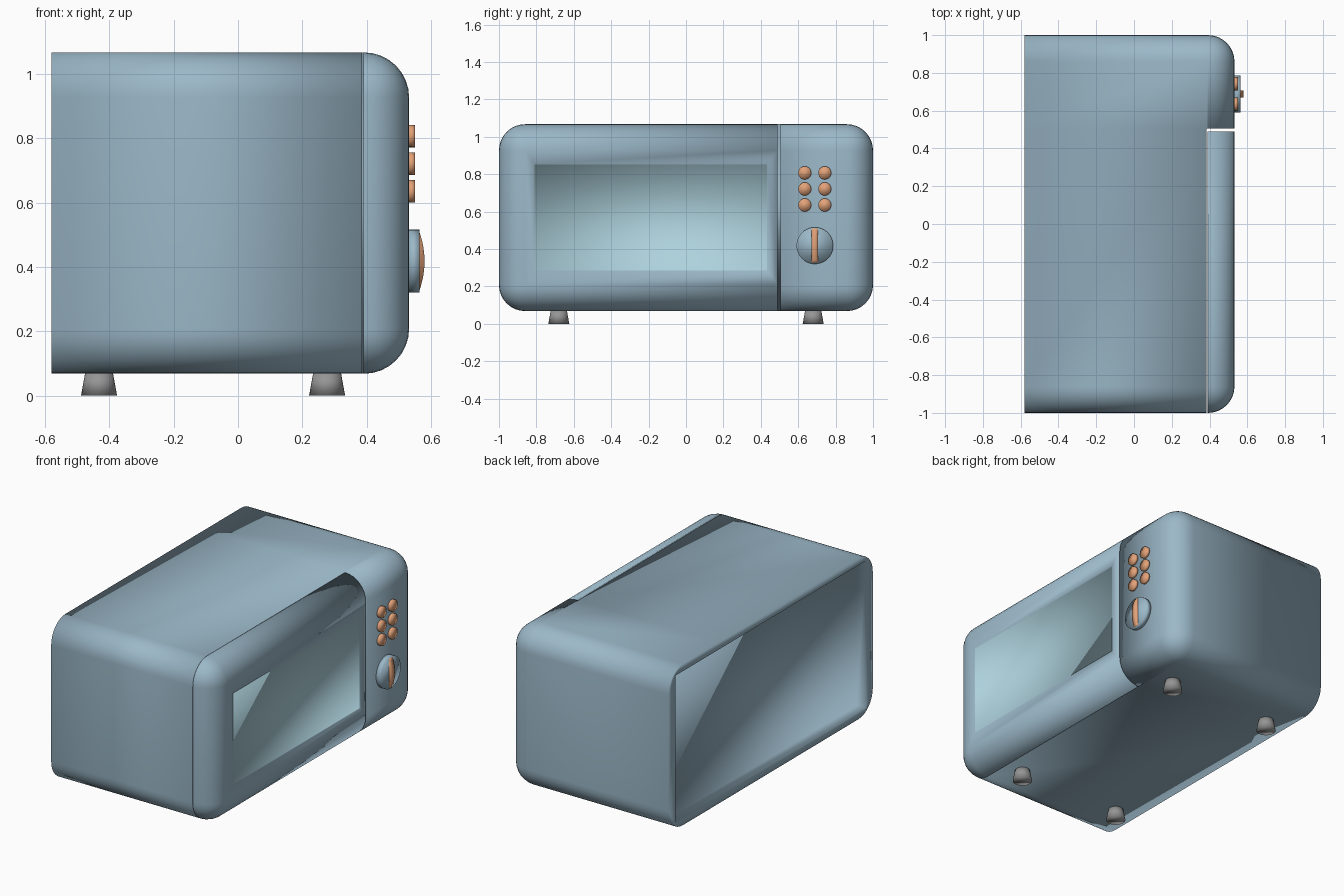
import bpy, bmesh, math
from mathutils import Vector, Matrix

if "Cube" in bpy.data.objects:
    bpy.data.objects.remove(bpy.data.objects["Cube"])

X0, X1, Z0, Z1, R = -0.58, 0.532, 0.068, 1.067, 0.14   # case extents and corner radius
BACK_DEPTH = 0.06


def material(name, rgb):
    m = bpy.data.materials.new(name)
    m.diffuse_color = (*rgb, 1)
    m.use_nodes = True
    m.node_tree.nodes["Principled BSDF"].inputs["Base Color"].default_value = m.diffuse_color
    return m


BLUE = material("blue grey enamel", (0.33, 0.48, 0.58))
GLASS = material("pale teal glass", (0.42, 0.64, 0.72))
COPPER = material("copper", (0.76, 0.36, 0.19))
GREY = material("grey rubber", (0.30, 0.30, 0.30))


def finish(bm, name, *mats):
    bmesh.ops.recalc_face_normals(bm, faces=bm.faces)
    for f in bm.faces:
        f.smooth = True
    me = bpy.data.meshes.new(name)
    bm.to_mesh(me)
    bm.free()
    for m in mats:
        me.materials.append(m)
    ob = bpy.data.objects.new(name, me)
    bpy.context.collection.objects.link(ob)
    return ob


def rounded_case():
    """Box rounded on every edge except around the flat back."""
    bm = bmesh.new()
    bmesh.ops.create_cube(bm, size=1)
    for v in bm.verts:
        v.co = (X1 if v.co.x > 0 else X0, math.copysign(1, v.co.y), Z1 if v.co.z > 0 else Z0)
    edges = [e for e in bm.edges if max(v.co.x for v in e.verts) > 0]
    bmesh.ops.bevel(bm, geom=edges, offset=R, segments=8, profile=0.5, affect='EDGES')
    return bm


def split(bm, co, no):
    bmesh.ops.bisect_plane(bm, geom=bm.verts[:] + bm.edges[:] + bm.faces[:],
                           plane_co=co, plane_no=no, dist=1e-5)


def cap(bm, test, axis):
    """Fill a convex outline made of the vertices that pass the test."""
    vs = [v for v in bm.verts if test(v.co)]
    c = sum((v.co for v in vs), Vector()) / len(vs)
    a = 1 - axis
    vs.sort(key=lambda v: math.atan2(v.co.z - c.z, v.co[a] - c[a]))
    bm.faces.new(vs)


def cut_case(px, py, keep_door):
    bm = rounded_case()
    split(bm, (px, 0, 0), (1, 0, 0))
    split(bm, (0, py, 0), (0, 1, 0))

    def in_door(f):
        c = f.calc_center_median()
        return c.x > px and c.y < py
    bmesh.ops.delete(bm, geom=[f for f in bm.faces if in_door(f) != keep_door], context='FACES')
    cap(bm, lambda c: abs(c.x - px) < 1e-4 and c.y < py + 1e-4, 0)
    cap(bm, lambda c: abs(c.y - py) < 1e-4 and c.x > px - 1e-4, 1)
    return bm


# Case with control panel, notched for the door, back panel sunk inside a rim
bm = cut_case(0.385, 0.505, False)
back = [f for f in bm.faces if all(v.co.x < X0 + 1e-3 for v in f.verts)]
bmesh.ops.delete(bm, geom=back, context='FACES_ONLY')
outline = [e for e in bm.edges if e.is_boundary]
corners = ((-0.93, 0.112), (0.93, 0.112), (0.93, 1.022), (-0.93, 1.022))
rim = [bm.verts.new((X0, y, z)) for y, z in corners]
deep = [bm.verts.new((X0 + BACK_DEPTH, y, z)) for y, z in corners]
hole = [bm.edges.new((rim[i], rim[(i + 1) % 4])) for i in range(4)]
bmesh.ops.triangle_fill(bm, use_beauty=True, edges=outline + hole)
for i in range(4):
    j = (i + 1) % 4
    bm.faces.new((rim[i], rim[j], deep[j], deep[i]))
bm.faces.new(deep)
finish(bm, "oven_case", BLUE)

# Door with slightly sunken window
bm = cut_case(0.390, 0.490, True)
pane = max((f for f in bm.faces if all(v.co.x > X1 - 1e-3 for v in f.verts)),
           key=lambda f: f.calc_area())
bm.normal_update()
bmesh.ops.inset_individual(bm, faces=[pane], thickness=0.02)
mid = pane.calc_center_median()
for v in pane.verts:
    v.co = (X1, 0.433 if v.co.y > mid.y else -0.811, 0.853 if v.co.z > mid.z else 0.285)
bm.normal_update()
bmesh.ops.inset_individual(bm, faces=[pane], thickness=0.001)
for v in pane.verts:
    v.co.x = X1 - 0.003
pane.material_index = 1
finish(bm, "door", BLUE, GLASS)


def cone(name, base, r1, r2, depth, mat, axis='Z', seg=32):
    bm = bmesh.new()
    shift = Matrix.Translation((0, 0, depth / 2))
    turn = Matrix.Rotation(math.pi / 2, 4, 'Y') if axis == 'X' else Matrix()
    bmesh.ops.create_cone(bm, cap_ends=True, segments=seg, radius1=r1, radius2=r2,
                          depth=depth, matrix=Matrix.Translation(base) @ turn @ shift)
    return finish(bm, name, mat)


# Feet
for x in (-0.432, 0.277):
    for y in (-0.68, 0.68):
        cone("foot", (x, y, 0), 0.056, 0.043, 0.072, GREY)

# Buttons
for y in (0.635, 0.742):
    for z in (0.807, 0.721, 0.635):
        cone("button", (X1 - 0.003, y, z), 0.035, 0.035, 0.021, COPPER, 'X', 24)

# Timer knob
KY, KZ, KR = 0.689, 0.418, 0.098
cone("knob", (X1 - 0.003, KY, KZ), KR, KR, 0.035, BLUE, 'X', 40)

# Curved grip across the knob
bm = bmesh.new()
n = 12
arc = [(0.555, -0.094)]
for i in range(n + 1):
    t = -1 + 2 * i / n
    arc.append((0.563 + 0.017 * (1 - t * t), 0.094 * t))
arc.append((0.555, 0.094))
rings = [[bm.verts.new((x, KY + s, KZ + z)) for x, z in arc] for s in (-0.018, 0.018)]
for ring in rings:
    bm.faces.new(ring)
for i in range(len(arc)):
    j = (i + 1) % len(arc)
    bm.faces.new((rings[0][i], rings[0][j], rings[1][j], rings[1][i]))
finish(bm, "knob_grip", COPPER)
